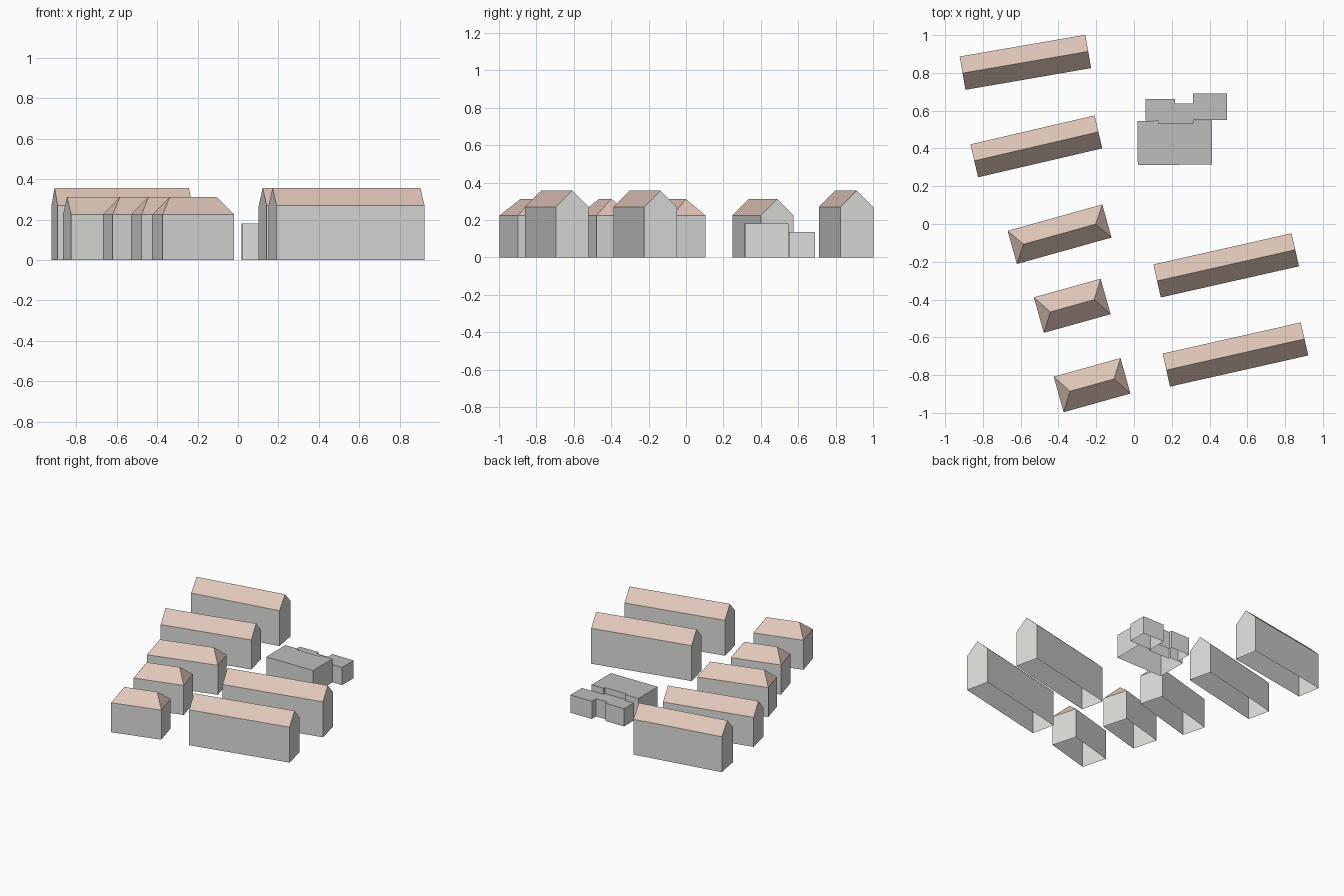
import bpy
from math import radians

if "Cube" in bpy.data.objects:
    bpy.data.objects.remove(bpy.data.objects["Cube"])


def material(name, rgb):
    m = bpy.data.materials.new(name)
    m.diffuse_color = (*rgb, 1)
    m.use_nodes = True
    m.node_tree.nodes["Principled BSDF"].inputs["Base Color"].default_value = m.diffuse_color
    return m


WALL = material("wall_grey", (0.72, 0.73, 0.70))
TILE = material("roof_tile", (0.74, 0.56, 0.48))
FLAT = material("flat_roof", (0.50, 0.52, 0.50))


def make_object(name, verts, faces, roof_faces, roof_mat):
    mesh = bpy.data.meshes.new(name)
    mesh.from_pydata(verts, [], faces)
    mesh.materials.append(WALL)
    mesh.materials.append(roof_mat)
    for i in roof_faces:
        mesh.polygons[i].material_index = 1
    ob = bpy.data.objects.new(name, mesh)
    bpy.context.collection.objects.link(ob)
    return ob


def house(name, x, y, length, width, angle, eave, ridge, inset=0.0):
    """Open-bottomed house; inset 0 gives gable ends, otherwise a hipped roof."""
    a, b = length / 2, width / 2
    base = [(-a, -b), (a, -b), (a, b), (-a, b)]
    verts = [(px, py, z) for z in (0, eave) for px, py in base]
    verts += [(-a + inset, 0, ridge), (a - inset, 0, ridge)]
    faces = [(4, 5, 9, 8), (6, 7, 8, 9),         # roof slopes
             (0, 1, 5, 4), (2, 3, 7, 6)]         # long walls
    roof = [0, 1]
    if inset:
        faces += [(5, 6, 9), (7, 4, 8), (1, 2, 6, 5), (3, 0, 4, 7)]
        roof += [4, 5]
    else:
        faces += [(1, 2, 6, 9, 5), (3, 0, 4, 8, 7)]
    ob = make_object(name, verts, faces, roof, TILE)
    ob.location = (x, y, 0)
    ob.rotation_euler.z = radians(angle)


def flat_block(name, outline, height):
    """Open-bottomed flat-roofed block from a counter-clockwise outline."""
    n = len(outline)
    verts = [(x, y, z) for z in (0, height) for x, y in outline]
    faces = [(i, (i + 1) % n, (i + 1) % n + n, i + n) for i in range(n)]
    faces.append(tuple(range(n, 2 * n)))
    make_object(name, verts, faces, [n], FLAT)


def rect(x0, y0, x1, y1):
    return [(x0, y0), (x1, y0), (x1, y1), (x0, y1)]


# Long gabled houses
house("gabled_house_north", -0.575, 0.856, 0.675, 0.179, 9.8, 0.27, 0.357)
house("gabled_house_west", -0.517, 0.411, 0.675, 0.179, 13.1, 0.225, 0.312)
house("gabled_house_east", 0.488, -0.219, 0.75, 0.179, 12.7, 0.27, 0.357)
house("gabled_house_south", 0.537, -0.691, 0.75, 0.179, 12.7, 0.27, 0.357)

# Row of hipped houses
house("hipped_house_long", -0.394, -0.054, 0.52, 0.182, 15.6, 0.225, 0.312, 0.062)
house("hipped_house_middle", -0.327, -0.433, 0.367, 0.195, 15.6, 0.225, 0.312, 0.063)
house("hipped_house_end", -0.222, -0.853, 0.367, 0.195, 15.6, 0.225, 0.312, 0.063)

# Flat-roofed hall with low annexes behind
flat_block("hall", [(0.02, 0.312), (0.413, 0.315), (0.413, 0.548), (0.312, 0.548),
                    (0.312, 0.532), (0.13, 0.532), (0.13, 0.547), (0.018, 0.545)], 0.18)
flat_block("annex", [(0.06, 0.547), (0.13, 0.547), (0.13, 0.532), (0.312, 0.532),
                     (0.312, 0.638), (0.217, 0.638), (0.217, 0.662), (0.06, 0.662)], 0.135)
flat_block("annex_corner", rect(0.312, 0.55, 0.493, 0.69), 0.135)
